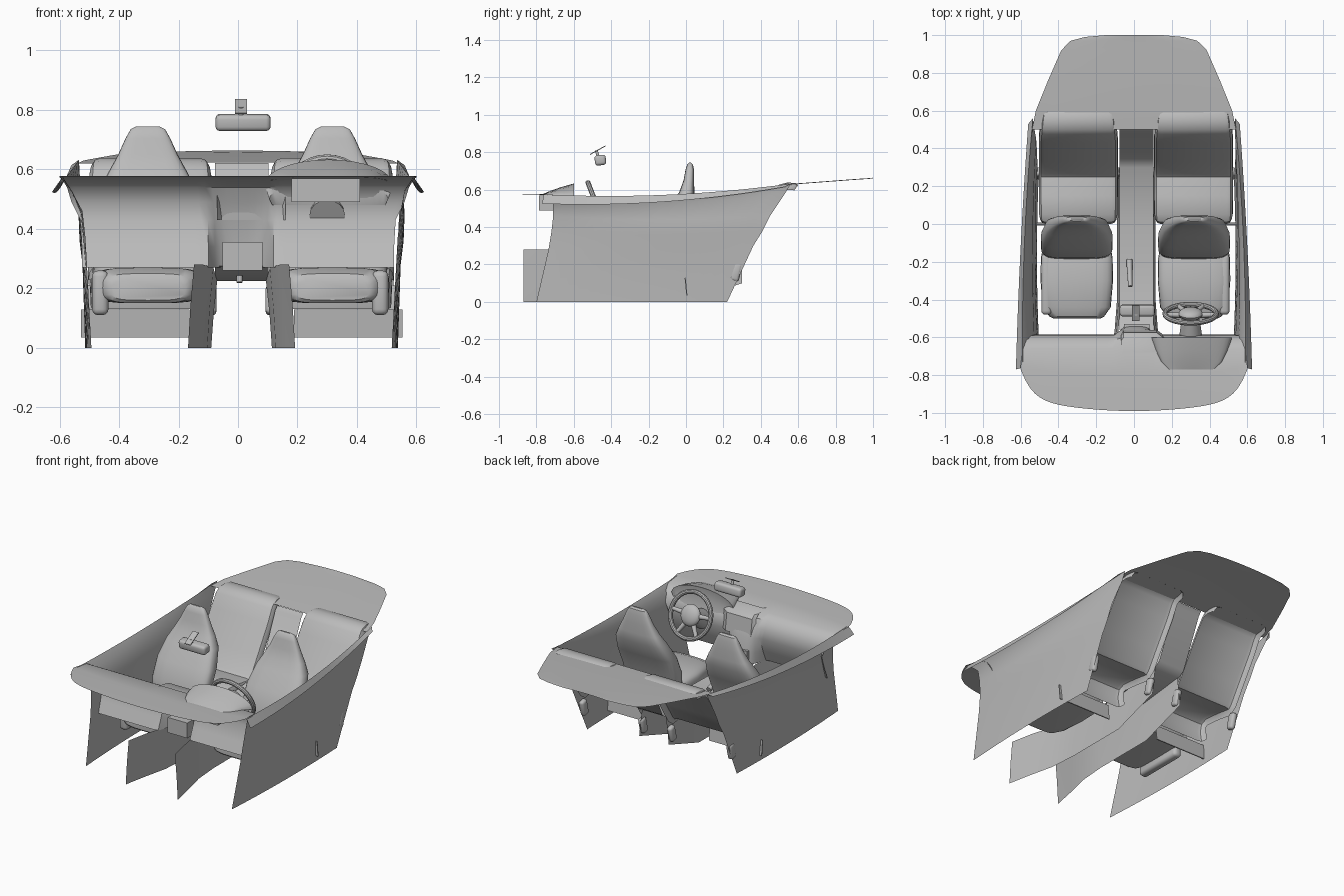
import bpy, bmesh, math
from mathutils import Vector, Matrix

if "Cube" in bpy.data.objects:
    bpy.data.objects.remove(bpy.data.objects["Cube"], do_unlink=True)

grey = bpy.data.materials.new("interior_grey")
grey.use_nodes = True
COLOUR = (0.5, 0.5, 0.5, 1)
grey.diffuse_color = COLOUR
grey.node_tree.nodes["Principled BSDF"].inputs["Base Color"].default_value = COLOUR
made = []


def finish(name, bm):
    bmesh.ops.recalc_face_normals(bm, faces=bm.faces)
    me = bpy.data.meshes.new(name)
    bm.to_mesh(me)
    bm.free()
    me.materials.append(grey)
    ob = bpy.data.objects.new(name, me)
    bpy.context.collection.objects.link(ob)
    made.append(ob)


def sheet(name, rows, closed=False, caps=False):
    """Skin a surface over rows of points."""
    bm = bmesh.new()
    vs = [[bm.verts.new(p) for p in r] for r in rows]
    n = len(rows[0])
    for a, b in zip(vs, vs[1:]):
        for i in range(n if closed else n - 1):
            j = (i + 1) % n
            bm.faces.new((a[i], a[j], b[j], b[i]))
    if caps:
        bm.faces.new(vs[0])
        bm.faces.new(vs[-1])
    finish(name, bm)


def pad(name, cx, sections, axis):
    """Cushion lofted through rounded sections (y, z, half width, half depth)."""
    rows = []
    for y, z, hw, hd in sections:
        ring = []
        for k in range(24):
            a = math.tau * k / 24
            c, s = math.cos(a), math.sin(a)
            u = hw * math.copysign(abs(c) ** 0.5, c)
            v = hd * math.copysign(abs(s) ** 0.6, s)
            ring.append((cx + u, y + v, z) if axis == "z" else (cx + u, y, z + v))
        rows.append(ring)
    sheet(name, rows, True, True)


def cover(name, cx, profile):
    """Seat cover following a side profile (y, z, half width), with rolled edges."""
    rows = []
    for i, (y, z, hw) in enumerate(profile):
        a, b = profile[max(i - 1, 0)], profile[min(i + 1, len(profile) - 1)]
        inward = Vector((0, b[1] - a[1], a[0] - b[0])).normalized()
        rows.append([Vector((cx + s * hw, y, z)) + inward * d for s, d in
                     ((-1, 0.04), (-0.99, 0.022), (-0.94, 0.006), (-0.85, 0), (0, 0),
                      (0.85, 0), (0.94, 0.006), (0.99, 0.022), (1, 0.04))])
    sheet(name, rows)


def box(name, centre, size, tilt=0, bevel=0):
    bm = bmesh.new()
    bmesh.ops.create_cube(bm, size=1)
    bmesh.ops.scale(bm, vec=size, verts=bm.verts)
    if bevel:
        bmesh.ops.bevel(bm, geom=bm.edges[:], offset=bevel, segments=3, affect="EDGES", profile=0.5)
    bmesh.ops.rotate(bm, matrix=Matrix.Rotation(tilt, 3, "X"), verts=bm.verts)
    bmesh.ops.translate(bm, vec=centre, verts=bm.verts)
    finish(name, bm)


def rod(name, a, b, r1, r2):
    a, b = Vector(a), Vector(b)
    bm = bmesh.new()
    bmesh.ops.create_cone(bm, cap_ends=True, segments=16, radius1=r1, radius2=r2, depth=(b - a).length)
    turn = (b - a).to_track_quat("Z", "Y").to_matrix()
    bmesh.ops.rotate(bm, matrix=turn, verts=bm.verts)
    bmesh.ops.translate(bm, vec=(a + b) / 2, verts=bm.verts)
    finish(name, bm)


def through(a, m, b, t):
    """Parabola passing through a, m, b at t = 0, 0.5, 1."""
    return a * (1 - t) * (1 - 2 * t) + 4 * m * t * (1 - t) + b * t * (2 * t - 1)


# Door panels: levels from the sill up to the folded outer lip
LEVELS = [  # y front, y back, z front/mid/back, x front/mid/back
    (-0.80, 0.22, (0, 0, 0), (0.505, 0.525, 0.518)),
    (-0.735, 0.36, (0.28, 0.28, 0.3), (0.52, 0.535, 0.525)),
    (-0.72, 0.41, (0.37, 0.36, 0.38), (0.525, 0.545, 0.527)),
    (-0.71, 0.45, (0.46, 0.44, 0.46), (0.535, 0.548, 0.53)),
    (-0.71, 0.53, (0.53, 0.53, 0.58), (0.56, 0.555, 0.532)),
    (-0.76, 0.56, (0.575, 0.573, 0.632), (0.59, 0.58, 0.535)),
    (-0.77, 0.53, (0.525, 0.535, 0.615), (0.625, 0.6, 0.56)),
]
SIDES = ((1, "left"), (-1, "right"))
CENTRE = 0.012  # the cabin below the rail sits slightly to the left
for side, tag in SIDES:
    rows = []
    for y0, y1, zs, xs in LEVELS:
        ts = [i / 16 for i in range(17)]
        shift = CENTRE if zs[0] < 0.5 else 0
        rows.append([(shift + side * through(*xs, t), y0 + (y1 - y0) * t, through(*zs, t)) for t in ts])
    sheet(tag + "_door_panel", rows)

# Dashboard: curved top that rolls over into the fascia, sloping back at the centre
stations = [i / 24 for i in range(-24, 25)]
dash = [[(0.6 * s, -0.99 + 0.07 * s * s + 0.15 * abs(s) ** 10, 0.578) for s in stations],
        [(0.6 * s, -0.80 + 0.05 * abs(s) ** 3, 0.574) for s in stations]]
for y, z, w, push in ((-0.66, 0.565, 0.59, 0), (-0.615, 0.54, 0.575, 0.015), (-0.59, 0.49, 0.56, 0.015),
                      (-0.585, 0.43, 0.53, 0.03), (-0.62, 0.34, 0.525, 0.08), (-0.65, 0.27, 0.525, 0.12)):
    dash.append([(CENTRE * (1 - abs(s)) + w * s, y + push * max(0, 1 - (abs(w * s) / 0.11) ** 4), z)
                 for s in stations])
sheet("dashboard", dash)

# Instrument hood with its face, and the cluster housing
hood = []
arc = [math.pi * k / 16 for k in range(17)]
for y, z, hw, h in ((-0.77, 0.572, 0.12, 0.003), (-0.73, 0.57, 0.16, 0.022),
                    (-0.67, 0.565, 0.19, 0.048), (-0.60, 0.55, 0.215, 0.083), (-0.61, 0.5, 0.2, 0.06)):
    hood.append([(0.305 - hw * math.cos(a), y, z + h * math.sin(a)) for a in arc])
hood.append([(0.305 - 0.19 * math.cos(a), -0.59, 0.48) for a in arc])
sheet("instrument_hood", hood)
box("instrument_cluster", (0.295, -0.73, 0.53), (0.23, 0.11, 0.08))

# Centre stack top and radio housing
stack = [[(x, y - d, z) for x, d in ((-0.07, 0.02), (-0.055, 0), (0.12, 0), (0.16, 0.03))] for y, z in
         ((-0.68, 0.573), (-0.6, 0.562), (-0.575, 0.54), (-0.56, 0.43))]
sheet("centre_stack", stack)
box("radio_housing", (0.015, -0.575, 0.308), (0.135, 0.09, 0.095))

# Tunnel walls, flaring outward towards the front
for side, tag in SIDES:
    rows = []
    for y, x, low, high in ((-0.87, 0.16, 0, 0.28), (-0.72, 0.13, 0, 0.28), (-0.57, 0.095, 0, 0.27),
                            (-0.4, 0.082, 0, 0.225), (0, 0.082, 0, 0.235), (0.3, 0.082, 0.1, 0.27)):
        rows.append([(CENTRE + side * (x + 0.02), y, low), (CENTRE + side * (x + 0.012), y, (low + high) / 2),
                     (CENTRE + side * x, y, high)])
    sheet(tag + "_tunnel_wall", rows)

# Console top, rising between the rear seats to the shelf
console = []
for y, z in ((-0.56, 0.275), (-0.5, 0.25), (-0.4, 0.225), (0, 0.235), (0.3, 0.27), (0.345, 0.3), (0.48, 0.6), (0.5, 0.622)):
    console.append([(CENTRE + x, y, z) for x in (-0.09, -0.07, 0.07, 0.09)])
sheet("centre_console", console)
rod("gear_lever", (0.005, -0.47, 0.22), (0.005, -0.45, 0.33), 0.01, 0.014)
box("gear_knob", (0.005, -0.45, 0.34), (0.04, 0.045, 0.04), 0, 0.012)
rod("handbrake", (-0.025, -0.19, 0.24), (-0.02, -0.33, 0.29), 0.016, 0.011)

# Rear shelf
shelf = []
for y, w, z in ((0.5, 0.54, 0.62), (0.6, 0.52, 0.63), (0.76, 0.455, 0.642), (0.92, 0.385, 0.654),
                (0.97, 0.335, 0.657), (0.99, 0.26, 0.659), (1.0, 0.15, 0.66)):
    shelf.append([(w * s, y, z + 0.004 * (1 - s * s)) for s in [i / 6 for i in range(-6, 7)]])
sheet("rear_shelf", shelf)

# Seats
for cx, rx, side, tag in ((0.318, 0.315, 1, "left"), (-0.303, -0.295, -1, "right")):
    pad(tag + "_front_cushion", cx, [(-0.5, 0.195, 0.125, 0.035), (-0.49, 0.2, 0.145, 0.05),
        (-0.44, 0.21, 0.18, 0.06), (-0.3, 0.21, 0.192, 0.06), (-0.18, 0.21, 0.19, 0.058),
        (-0.1, 0.2, 0.175, 0.045)], "y")
    pad(tag + "_front_backrest", cx, [(-0.14, 0.17, 0.16, 0.03), (-0.14, 0.21, 0.178, 0.05),
        (-0.12, 0.32, 0.19, 0.06), (-0.07, 0.43, 0.19, 0.06), (-0.015, 0.53, 0.165, 0.055),
        (0.005, 0.59, 0.133, 0.04), (0.015, 0.65, 0.1, 0.028), (0.02, 0.705, 0.075, 0.023),
        (0.022, 0.735, 0.058, 0.015), (0.022, 0.744, 0.04, 0.005)], "z")
    box(tag + "_seat_bolster", (cx + side * 0.16, -0.32, 0.185), (0.055, 0.32, 0.15), 0, 0.02)
    for way, end in ((1, "outer"), (-1, "inner")):
        box(tag + "_" + end + "_rear_hinge", (rx + side * way * 0.205, 0.268, 0.16), (0.035, 0.05, 0.1), -0.25, 0.015)
    box(tag + "_seat_crossbar", (side * 0.358 + CENTRE, 0, 0.082), (0.365, 0.006, 0.095), 0.1)
    cover(tag + "_rear_seat", rx, [(0.015, 0.13, 0.2), (0, 0.2, 0.203), (0.01, 0.25, 0.205),
        (0.05, 0.273, 0.208), (0.15, 0.265, 0.209), (0.25, 0.25, 0.209), (0.265, 0.265, 0.209),
        (0.33, 0.37, 0.209), (0.43, 0.53, 0.209), (0.475, 0.605, 0.205), (0.5, 0.628, 0.202),
        (0.54, 0.638, 0.198), (0.585, 0.636, 0.192), (0.6, 0.625, 0.188)])

# Steering wheel, built flat and then tilted into place
place = Matrix.Translation((0.3, -0.475, 0.51)) @ Matrix.Rotation(math.radians(111), 4, "X")
rim = []
for i in range(33):
    a = math.tau * i / 32
    rim.append([place @ Vector(((0.136 + 0.014 * math.cos(b)) * math.cos(a),
                                (0.136 + 0.014 * math.cos(b)) * math.sin(a), 0.014 * math.sin(b)))
                for b in [math.tau * k / 10 for k in range(10)]])
sheet("steering_rim", rim, True)
for i, deg in enumerate((5, 175, 240, 300)):
    a = math.radians(deg)
    tip = Vector((math.cos(a), math.sin(a), 0)) * 0.135
    rod("steering_spoke_%d" % (i + 1), place @ Vector((0, 0, 0.01)), place @ tip, 0.018, 0.011)
bm = bmesh.new()
bmesh.ops.create_uvsphere(bm, u_segments=20, v_segments=10, radius=1)
bmesh.ops.scale(bm, vec=(0.065, 0.065, 0.03), verts=bm.verts)
bmesh.ops.transform(bm, matrix=place, verts=bm.verts)
finish("steering_hub", bm)
rod("steering_column", place @ Vector((0, 0, 0.01)), (0.3, -0.59, 0.445), 0.045, 0.06)

# Rear view mirror and its stem
box("rear_view_mirror", (0.017, -0.458, 0.758), (0.185, 0.06, 0.055), 0.1, 0.015)
box("mirror_mount", (0.01, -0.472, 0.811), (0.04, 0.095, 0.005), math.radians(29))
rod("mirror_stem", (0.01, -0.48, 0.81), (0.01, -0.465, 0.765), 0.008, 0.008)

# Smooth shading that keeps hard edges
bpy.ops.object.select_all(action="DESELECT")
for ob in made:
    ob.select_set(True)
bpy.context.view_layer.objects.active = made[0]
bpy.ops.object.shade_smooth_by_angle(angle=math.radians(35))
